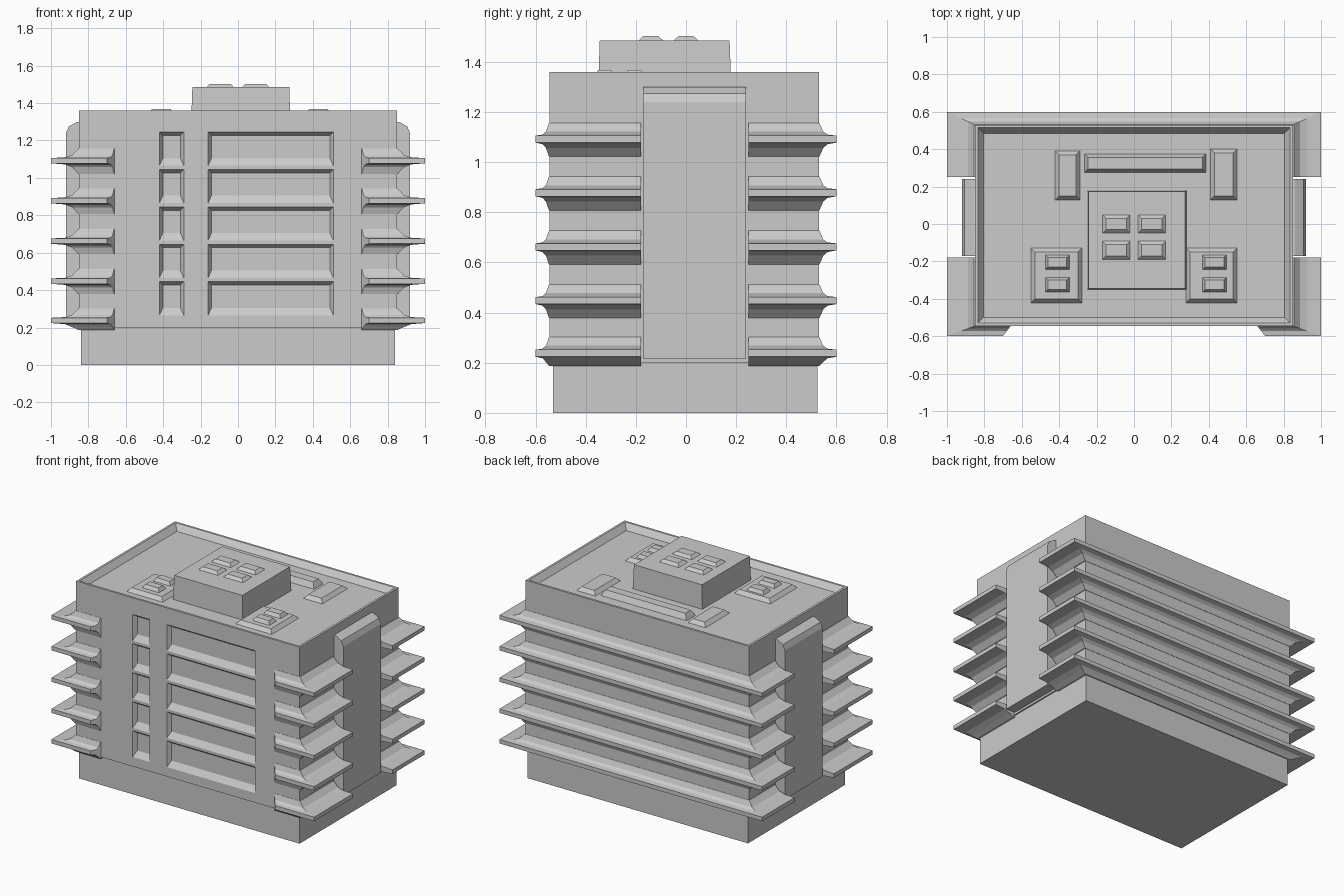
import bpy, bmesh

if "Cube" in bpy.data.objects:
    bpy.data.objects.remove(bpy.data.objects["Cube"])


def loft(name, loops):
    """Closed solid skinned through a stack of matching point loops."""
    bm = bmesh.new()
    rings = [[bm.verts.new(p) for p in loop] for loop in loops]
    n = len(rings[0])
    for a, b in zip(rings, rings[1:]):
        for i in range(n):
            j = (i + 1) % n
            bm.faces.new((a[i], a[j], b[j], b[i]))
    bm.faces.new(rings[0][::-1])
    bm.faces.new(rings[-1])
    bmesh.ops.recalc_face_normals(bm, faces=bm.faces)
    mesh = bpy.data.meshes.new(name)
    bm.to_mesh(mesh)
    bm.free()
    ob = bpy.data.objects.new(name, mesh)
    bpy.context.collection.objects.link(ob)
    return ob


def rect(x0, x1, y0, y1, z, inset=0.0):
    i = inset
    return [(x0 + i, y0 + i, z), (x1 - i, y0 + i, z),
            (x1 - i, y1 - i, z), (x0 + i, y1 - i, z)]


def block(name, x0, x1, y0, y1, z0, z1, taper=0.0):
    return loft(name, [rect(x0, x1, y0, y1, z0), rect(x0, x1, y0, y1, z1, taper)])


def cut(target, cutter):
    mod = target.modifiers.new("cut", 'BOOLEAN')
    mod.operation = 'DIFFERENCE'
    mod.solver = 'EXACT'
    mod.object = cutter
    bpy.context.view_layer.objects.active = target
    bpy.ops.object.modifier_apply(modifier=mod.name)
    bpy.data.objects.remove(cutter)


# Main block and plinth
FRONT, BACK, SIDE, TOP = -0.545, 0.53, 0.85, 1.36
body = block("main_block", -SIDE, SIDE, FRONT, BACK, 0.2, TOP)
block("plinth", -0.84, 0.84, -0.53, 0.525, 0.0, 0.21)

# Sunken roof behind a low parapet
cut(body, loft("roof_cutter", [
    rect(-SIDE, SIDE, FRONT, BACK, 1.32, 0.045),
    rect(-SIDE, SIDE, FRONT, BACK, TOP, 0.015),
    rect(-SIDE, SIDE, FRONT, BACK, 1.45, 0.015)]))

# Sloped window recesses: a narrow column and a wide column
for x0, x1 in ((-0.42, -0.29), (-0.16, 0.51)):
    for k in range(5):
        z0 = 0.265 + 0.2 * k
        z1 = z0 + 0.18

        def pane(y, i, sill):
            return [(x0 + i, y, z0 + sill), (x1 - i, y, z0 + sill),
                    (x1 - i, y, z1 - i), (x0 + i, y, z1 - i)]
        cut(body, loft("window_cutter", [
            pane(-0.62, 0, 0), pane(FRONT, 0, 0), pane(-0.52, 0.018, 0.04)]))

# Ledges: thin slabs flared where they meet the wall
# each level: height offset, share of the full overhang
LEVELS = [(-0.07, 0.03), (-0.035, 0.25), (-0.02, 0.5), (-0.014, 1.0),
          (0.014, 1.0), (0.018, 0.5), (0.03, 0.25), (0.065, 0.03)]


def rear_ledge(z, f):
    x, y = 0.85 + 0.15 * f, 0.53 + 0.07 * f
    return [(-x, 0.25, z), (x, 0.25, z), (x, y, z), (-x, y, z)]


def corner_ledge(z, f, s):
    x, y = 0.85 + 0.15 * f, FRONT - 0.055 * f
    return [(s * 0.66, -0.3, z), (s * 0.66, FRONT, z),
            (s * (0.66 + 0.04 * f + 0.001), y, z), (s * x, y, z),
            (s * x, -0.18, z), (s * 0.8, -0.18, z)]


for n, zc in enumerate((0.238, 0.448, 0.662, 0.878, 1.092)):
    levels = [(dz if n or dz > -0.05 else -0.05, f) for dz, f in LEVELS]
    loft(f"rear_ledge_{n}", [rear_ledge(zc + dz, f) for dz, f in levels])
    for s, side in ((-1, "left"), (1, "right")):
        loft(f"{side}_front_ledge_{n}",
             [corner_ledge(zc + dz, f, s) for dz, f in levels])

# Side bays with sloped tops
for s, side in ((-1, "left"), (1, "right")):
    profile = [(0.8, 0.215), (0.92, 0.215), (0.92, 1.24), (0.905, 1.275),
               (0.86, 1.30), (0.8, 1.30)]
    loft(f"{side}_bay", [[(s * x, y, z) for x, z in profile]
                         for y in (-0.17, 0.24)])

# Rooftop plant room with a 2 x 2 set of low vents
block("plant_room", -0.25, 0.28, -0.35, 0.18, 1.31, 1.485, 0.006)
for i in range(2):
    for j in range(2):
        x, y = -0.18 + 0.19 * i, -0.2 + 0.14 * j
        block(f"roof_vent_{i}{j}", x, x + 0.17, y, y + 0.12, 1.475, 1.503, 0.03)

# Low equipment pads around the plant room
for x0, x1, y0, y1 in ((-0.56, -0.27, -0.43, -0.12), (0.27, 0.56, -0.43, -0.12),
                       (-0.43, -0.28, 0.12, 0.4), (0.40, 0.56, 0.12, 0.41)):
    block("equipment_pad", x0, x1, y0, y1, 1.31, 1.345, 0.03)
block("rear_duct", -0.27, 0.39, 0.27, 0.38, 1.31, 1.358, 0.025)
for x in (-0.48, 0.36):
    for y in (-0.37, -0.25):
        block("pad_unit", x, x + 0.14, y, y + 0.09, 1.335, 1.368, 0.02)
